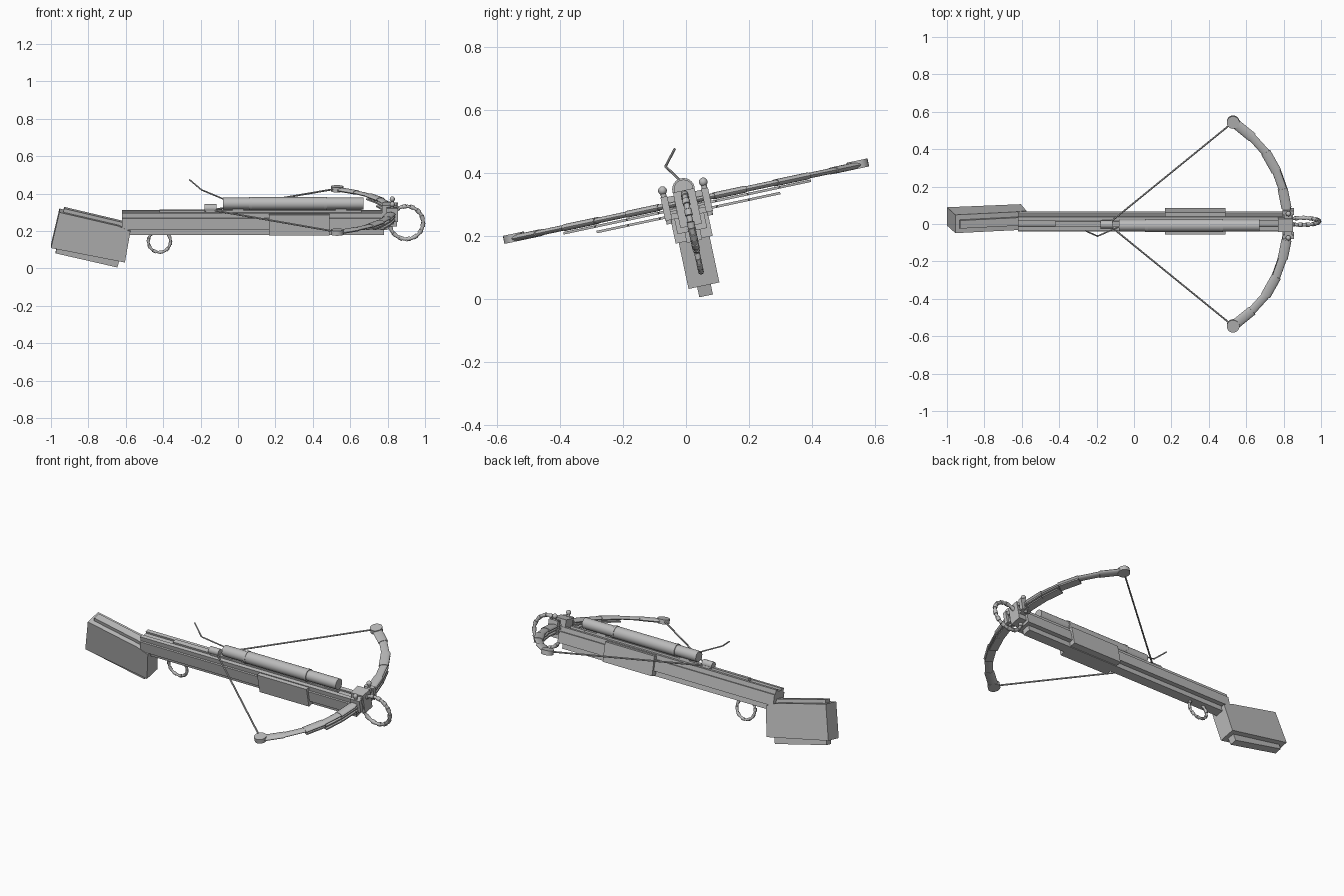
import bpy, bmesh, math
from mathutils import Matrix, Vector

if "Cube" in bpy.data.objects:
    bpy.data.objects.remove(bpy.data.objects["Cube"])

grey = bpy.data.materials.new("plain grey")
grey.use_nodes = True
grey.diffuse_color = (0.5, 0.5, 0.5, 1)
grey.node_tree.nodes["Principled BSDF"].inputs["Base Color"].default_value = (0.5, 0.5, 0.5, 1)

# The whole weapon is rolled about its long axis
PIVOT = Vector((0, 0, 0.31))
ROLL = Matrix.Translation(PIVOT) @ Matrix.Rotation(math.radians(12), 4, 'X') @ Matrix.Translation(-PIVOT)


def finish(name, bm, roll=True):
    bmesh.ops.recalc_face_normals(bm, faces=bm.faces)
    if roll:
        bm.transform(ROLL)
    mesh = bpy.data.meshes.new(name)
    bm.to_mesh(mesh)
    bm.free()
    mesh.materials.append(grey)
    mesh.shade_smooth()
    mesh.set_sharp_from_angle(angle=math.radians(35))
    obj = bpy.data.objects.new(name, mesh)
    bpy.context.collection.objects.link(obj)
    return obj


def prism(name, profile, half):
    """Side profile in x and z, extruded across the width."""
    bm = bmesh.new()
    face = bm.faces.new([bm.verts.new((x, -half, z)) for x, z in profile])
    out = bmesh.ops.extrude_face_region(bm, geom=[face])
    verts = [g for g in out["geom"] if isinstance(g, bmesh.types.BMVert)]
    bmesh.ops.translate(bm, verts=verts, vec=(0, 2 * half, 0))
    return finish(name, bm)


def box(name, x0, x1, y0, y1, z0, z1):
    bm = bmesh.new()
    size = Matrix.Diagonal((x1 - x0, y1 - y0, z1 - z0, 1))
    centre = Matrix.Translation(((x0 + x1) / 2, (y0 + y1) / 2, (z0 + z1) / 2))
    bmesh.ops.create_cube(bm, size=1, matrix=centre @ size)
    return finish(name, bm)


def add_rod(bm, p, q, r1, r2=None, sides=12):
    p, q = Vector(p), Vector(q)
    d = q - p
    m = Matrix.Translation((p + q) / 2) @ d.to_track_quat('Z', 'Y').to_matrix().to_4x4()
    bmesh.ops.create_cone(bm, cap_ends=True, segments=sides, radius1=r1,
                          radius2=r1 if r2 is None else r2, depth=d.length, matrix=m)


def rods(name, points, r, sides=8, roll=True):
    bm = bmesh.new()
    for p, q in zip(points, points[1:]):
        add_rod(bm, p, q, r, sides=sides)
    return finish(name, bm, roll)


def wrapped_ring(name, cx, cz, radius, thick, count):
    """Ring of alternating thick and thin collars."""
    bm = bmesh.new()
    pts = [(cx + radius * math.cos(a), 0, cz + radius * math.sin(a))
           for a in (2 * math.pi * i / count for i in range(count))]
    for i in range(count):
        add_rod(bm, pts[i], pts[(i + 1) % count], thick if i % 2 else thick * 0.75)
    return finish(name, bm)


# Butt: tall narrow core between long cheek plates
prism("butt_core", [(-0.975, 0.08), (-0.93, 0.325), (-0.62, 0.25), (-0.59, 0.2), (-0.645, 0.003)], 0.022)
prism("butt_cheeks", [(-1.0, 0.115), (-0.955, 0.31), (-0.64, 0.235), (-0.575, 0.205), (-0.605, 0.036)], 0.05)

# Long tiller with top rails and thicker grip
box("tiller_core", -0.62, 0.78, -0.025, 0.025, 0.18, 0.292)
box("tiller_sides", -0.62, 0.8, -0.048, 0.048, 0.213, 0.277)
for side, label in ((1, "left"), (-1, "right")):
    box(label + "_rail", -0.62, 0.82, side * 0.027 - 0.011, side * 0.027 + 0.011, 0.27, 0.303)
box("fore_grip", 0.165, 0.49, -0.06, 0.06, 0.185, 0.298)
box("bolt_track", -0.42, 0.66, -0.014, 0.014, 0.285, 0.313)

# Round tube on top
bm = bmesh.new()
for x0, x1, r in ((-0.08, 0.06, 0.031), (0.06, 0.075, 0.036), (0.075, 0.46, 0.034),
                  (0.46, 0.475, 0.036), (0.475, 0.67, 0.031)):
    add_rod(bm, (x0, 0, 0.348), (x1, 0, 0.348), r, sides=24)
finish("top_tube", bm)
for x in (0.0, 0.55):
    box("tube_mount", x - 0.03, x + 0.03, -0.014, 0.014, 0.29, 0.33)

# String latch and bent lever
box("latch_base", -0.17, -0.11, -0.02, 0.02, 0.295, 0.315)
rods("latch_drum", [(-0.18, 0, 0.323), (-0.115, 0, 0.323)], 0.021, 12)
rods("lever", [(-0.26, -0.036, 0.475), (-0.195, -0.065, 0.42), (-0.08, -0.015, 0.372)], 0.004, roll=False)

# Trigger ring and front stirrup
wrapped_ring("trigger_ring", -0.42, 0.141, 0.06, 0.009, 20)
wrapped_ring("stirrup", 0.9, 0.243, 0.09, 0.012, 28)

# Bow limbs: overlapping flattened sections, thin backing leaves and tip discs
ARC = [(0.82, 0.0), (0.815, 0.09), (0.795, 0.19), (0.76, 0.29), (0.705, 0.39), (0.63, 0.475), (0.54, 0.55)]


def limb_part(bm, p, q, width, thick, z, sides):
    d = Vector(q) - Vector(p)
    c = (Vector(p) + Vector(q)) / 2
    m = (Matrix.Translation((c.x, c.y, z)) @ Matrix.Rotation(math.atan2(d.y, d.x), 4, 'Z')
         @ Matrix.Rotation(math.pi / 2, 4, 'Y') @ Matrix.Diagonal((thick, width, 1, 1)))
    if sides == 4:
        bmesh.ops.create_cube(bm, size=2, matrix=m @ Matrix.Diagonal((1, 1, d.length / 2, 1)))
    else:
        bmesh.ops.create_cone(bm, cap_ends=True, segments=sides, radius1=1, radius2=1,
                              depth=d.length * 1.04, matrix=m)


for side, label in ((1, "left"), (-1, "right")):
    arc = [(x, side * y) for x, y in ARC]
    bm = bmesh.new()
    for i, (p, q) in enumerate(zip(arc, arc[1:])):
        limb_part(bm, p, q, 0.027 if i % 2 else 0.022, 0.011 if i % 2 else 0.009, 0.308, 16)
    finish(label + "_limb", bm)
    for level, last in ((1, 5), (2, 4)):
        bm = bmesh.new()
        for p, q in zip(arc[:last], arc[1:last]):
            limb_part(bm, p, q, 0.023, 0.004, 0.309 - 0.018 * level, 4)
        finish(label + "_backing_leaf", bm)
    rods(label + "_tip", [(0.53, side * 0.557, 0.297), (0.53, side * 0.557, 0.323)], 0.034, 20)
    rods(label + "_string", [(-0.14, 0, 0.312), (0.53, side * 0.557, 0.311)], 0.005, 6)

    # Clamp bolt with flat plate and round knob
    y = side * 0.066
    rods(label + "_clamp_bolt", [(0.825, y, 0.25), (0.825, y, 0.355)], 0.009, 12)
    box(label + "_clamp_plate", 0.795, 0.855, y - 0.011, y + 0.011, 0.262, 0.338)
    bm = bmesh.new()
    bmesh.ops.create_uvsphere(bm, u_segments=12, v_segments=8, radius=0.014,
                              matrix=Matrix.Translation((0.825, y, 0.358)))
    finish(label + "_knob", bm)

# Nose block that holds the bow
box("nose_block", 0.77, 0.85, -0.035, 0.035, 0.23, 0.345)
box("upper_clamp_bar", 0.805, 0.845, -0.07, 0.07, 0.315, 0.335)
box("lower_clamp_bar", 0.805, 0.845, -0.07, 0.07, 0.262, 0.28)
